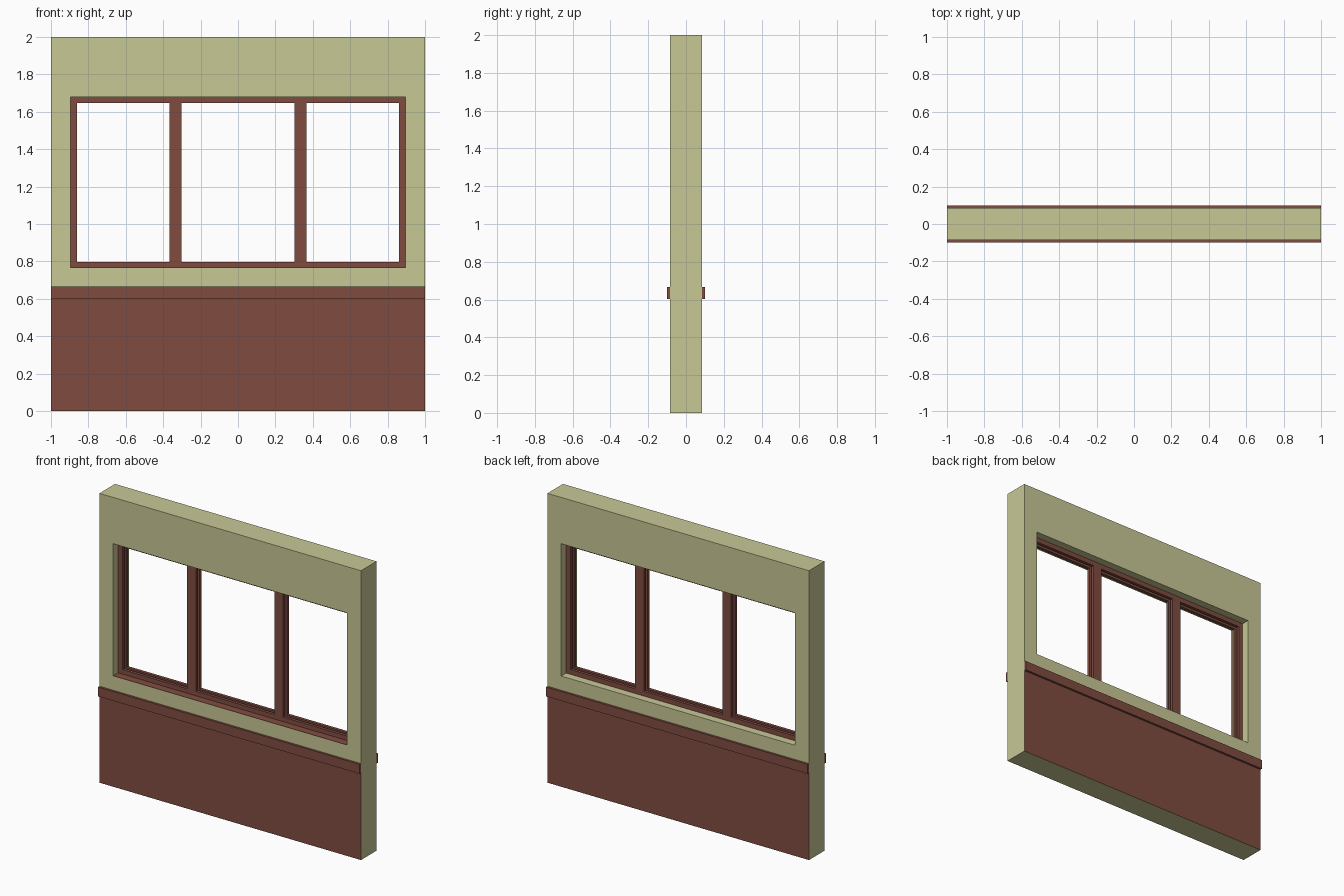
import bpy, bmesh
from mathutils import Vector

if "Cube" in bpy.data.objects:
    bpy.data.objects.remove(bpy.data.objects["Cube"])


def material(name, rgb):
    m = bpy.data.materials.new(name)
    m.diffuse_color = (*rgb, 1.0)
    m.use_nodes = True
    m.node_tree.nodes["Principled BSDF"].inputs["Base Color"].default_value = m.diffuse_color
    return m


CREAM = material("cream_plaster", (0.578, 0.578, 0.305))
BROWN = material("red_brown_wood", (0.216, 0.073, 0.051))

T = 0.085                      # half wall thickness
OX, Z0, Z1 = 0.895, 0.765, 1.68  # window opening
FW = 0.033                     # frame bar width
FD = 0.031                     # half frame depth


def finish(bm, name, mats):
    bmesh.ops.recalc_face_normals(bm, faces=bm.faces)
    me = bpy.data.meshes.new(name)
    bm.to_mesh(me)
    bm.free()
    for m in mats:
        me.materials.append(m)
    ob = bpy.data.objects.new(name, me)
    bpy.context.collection.objects.link(ob)
    return ob


def sheet_solid(xs, zs, holes, y0, y1):
    """Grid sheet with missing cells, extruded from y0 to y1."""
    bm = bmesh.new()
    v = [[bm.verts.new((x, y0, z)) for z in zs] for x in xs]
    for i in range(len(xs) - 1):
        for j in range(len(zs) - 1):
            if (i, j) not in holes:
                bm.faces.new((v[i][j], v[i + 1][j], v[i + 1][j + 1], v[i][j + 1]))
    ext = bmesh.ops.extrude_face_region(bm, geom=bm.faces[:])
    moved = [e for e in ext["geom"] if isinstance(e, bmesh.types.BMVert)]
    bmesh.ops.translate(bm, verts=moved, vec=Vector((0, y1 - y0, 0)))
    loose = [p for p in bm.verts if not p.link_faces]
    bmesh.ops.delete(bm, geom=loose, context="VERTS")
    return bm


def box(name, x0, x1, y0, y1, z0, z1, mat):
    return finish(sheet_solid([x0, x1], [z0, z1], set(), y0, y1), name, [mat])


# Wall with window opening; lower front and back faces are painted brown
bm = sheet_solid([-1, -OX, OX, 1], [0, 0.63, Z0, Z1, 2], {(1, 2)}, -T, T)
bm.normal_update()
for f in bm.faces:
    if abs(f.normal.y) > 0.9 and f.calc_center_median().z < 0.6:
        f.material_index = 1
finish(bm, "wall", [CREAM, BROWN])

# Dado rails on both sides
for side, s in (("front", -1), ("back", 1)):
    ya, yb = sorted((s * T, s * 0.1))
    box(side + "_dado_rail", -1, 1, ya, yb, 0.602, 0.667, BROWN)

# Window frame: two layers with a glazing groove between them
m0, m1 = 0.301, 0.367
xs = [-OX, -OX + FW, -m1, -m0, m0, m1, OX - FW, OX]
zs = [Z0, Z0 + FW, Z1 - FW, Z1]
panes = {(1, 1), (3, 1), (5, 1)}
for side, s in (("front", -1), ("back", 1)):
    ya, yb = sorted((s * 0.01, s * FD))
    finish(sheet_solid(xs, zs, panes, ya, yb), side + "_window_frame", [BROWN])

# Cores joining the two layers, set back to leave the groove
for side, s in (("left", -1), ("right", 1)):
    c = s * (m0 + m1) / 2
    box(side + "_mullion_core", c - 0.018, c + 0.018, -0.0105, 0.0105, Z0, Z1, BROWN)
for name, za, zb in (("bottom", Z0, Z0 + 0.015), ("top", Z1 - 0.015, Z1)):
    box(name + "_frame_core", -OX, OX, -0.0105, 0.0105, za, zb, BROWN)

# Brown board on the front window sill
box("front_sill", -OX, OX, -T, -FD, Z0, Z0 + 0.002, BROWN)
